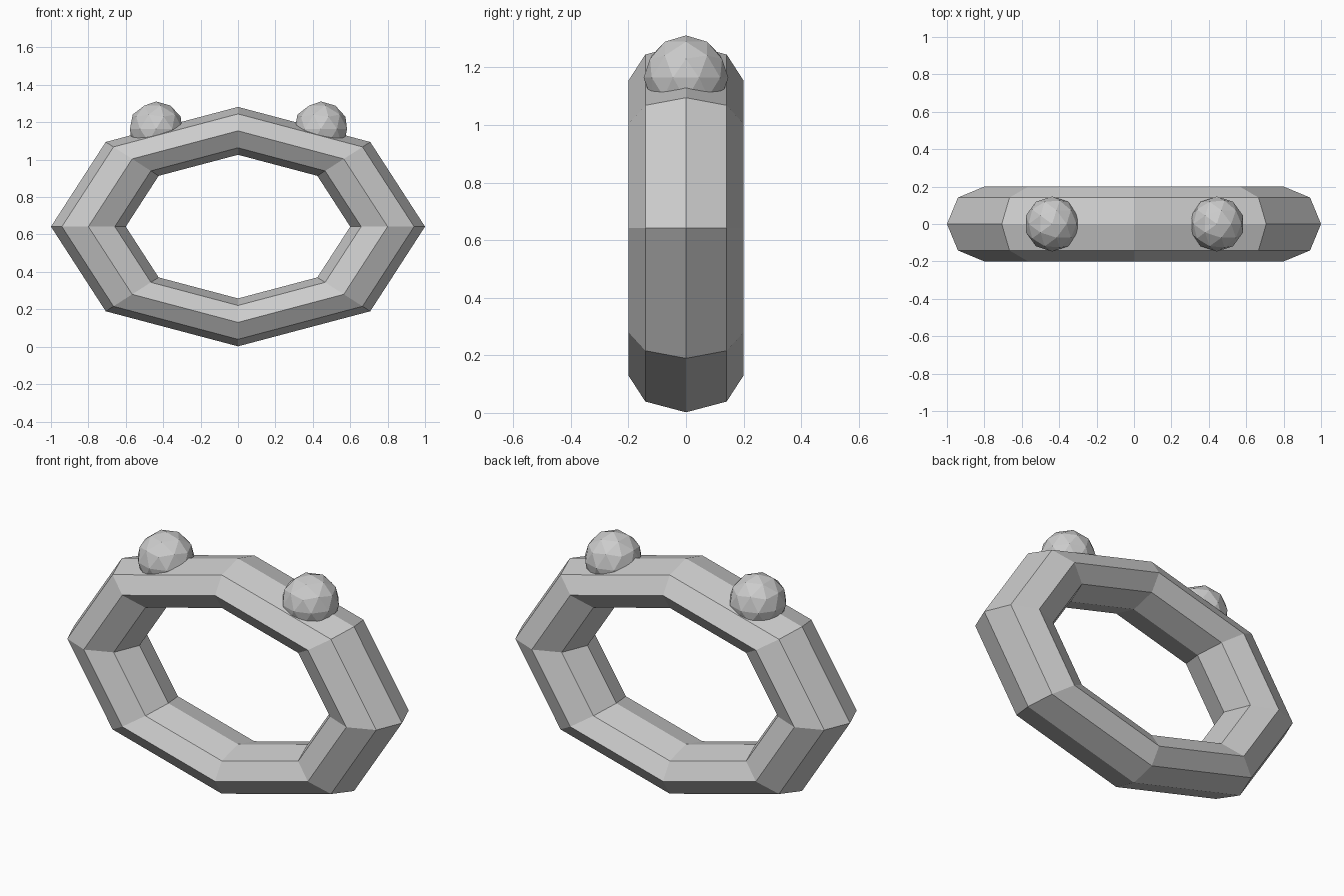
import bpy
import math

if "Cube" in bpy.data.objects:
    bpy.data.objects.remove(bpy.data.objects["Cube"])

CENTRE_Z = 0.642

# Eight-sided ring, standing upright and squashed vertically
bpy.ops.mesh.primitive_torus_add(
    major_segments=8, minor_segments=8, major_radius=0.8, minor_radius=0.2,
    location=(0, 0, CENTRE_Z), rotation=(math.radians(90), 0, 0))
ring = bpy.context.object
ring.name = "ring_body"
ring.scale = (1, 0.64, 1)  # local y points up after the rotation

# Two faceted knobs half sunk into the upper slopes
for name, x in (("left_knob", -0.438), ("right_knob", 0.443)):
    bpy.ops.mesh.primitive_ico_sphere_add(
        subdivisions=2, radius=0.147, location=(x, 0, 1.164))
    bpy.context.object.name = name
